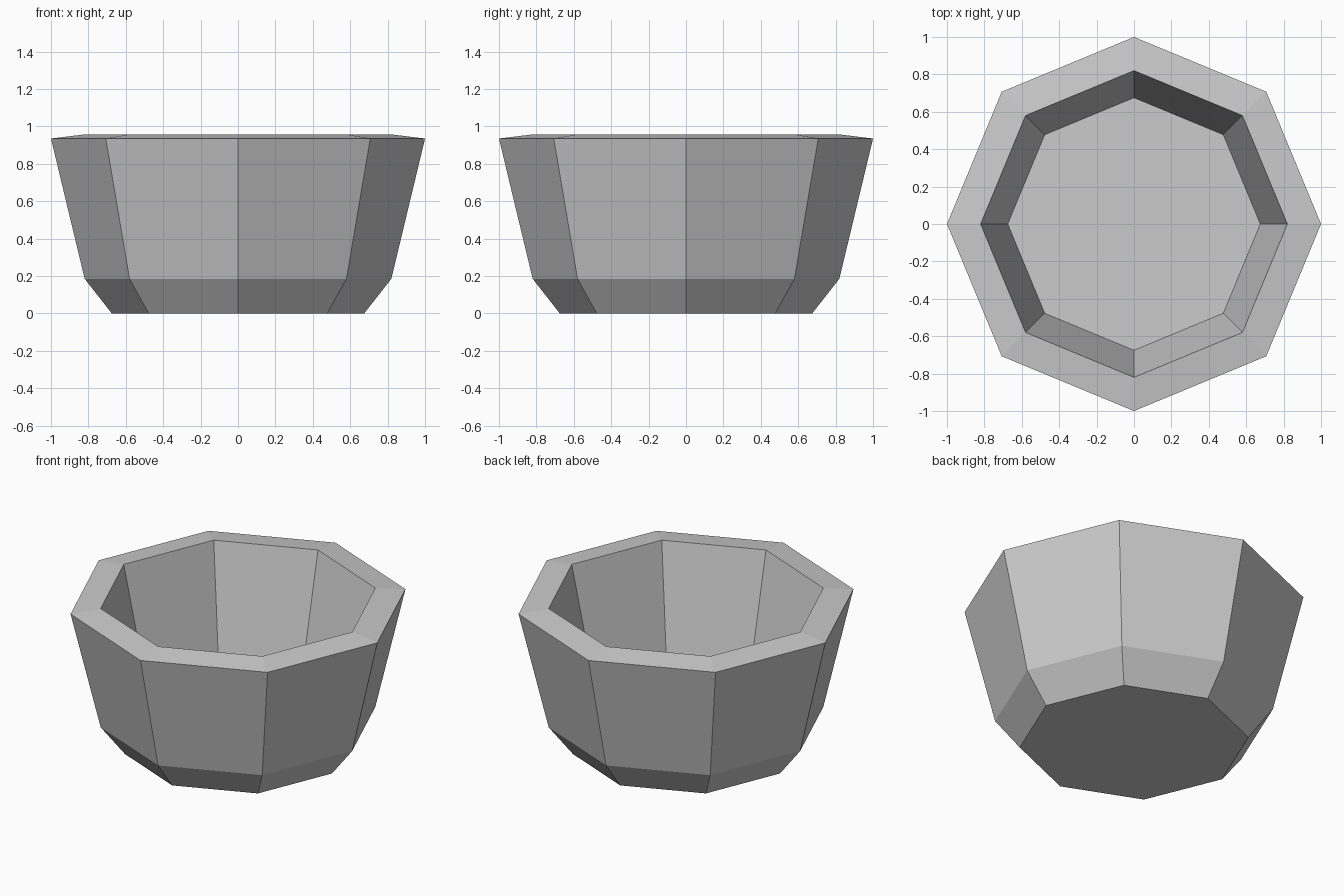
import bpy
import bmesh
from math import cos, sin, pi

cube = bpy.data.objects.get("Cube")
if cube:
    bpy.data.objects.remove(cube, do_unlink=True)

SIDES = 8

# One grey for the whole bowl
grey = bpy.data.materials.new("light grey")
grey.use_nodes = True
colour = (0.6, 0.6, 0.6, 1)
grey.diffuse_color = colour
grey.node_tree.nodes["Principled BSDF"].inputs["Base Color"].default_value = colour

# Profile (radius, height): foot, shoulder, outer rim, inner rim, inner floor
profile = [(0.675, 0), (0.82, 0.185), (1, 0.935), (0.82, 0.957), (0.675, 0.295)]


def add_ring(bm, radius, height):
    angles = [2 * pi * i / SIDES for i in range(SIDES)]
    return [bm.verts.new((radius * cos(a), radius * sin(a), height)) for a in angles]


bm = bmesh.new()
rings = [add_ring(bm, r, z) for r, z in profile]

# Faceted walls and rim
for low, high in zip(rings, rings[1:]):
    for i in range(SIDES):
        j = (i + 1) % SIDES
        bm.faces.new((low[i], low[j], high[j], high[i]))

# Underside and inner floor
bm.faces.new(rings[0][::-1])
bm.faces.new(rings[-1])
bmesh.ops.recalc_face_normals(bm, faces=bm.faces[:])

mesh = bpy.data.meshes.new("bowl")
bm.to_mesh(mesh)
bm.free()
mesh.materials.append(grey)
bowl = bpy.data.objects.new("bowl", mesh)
bpy.context.collection.objects.link(bowl)
